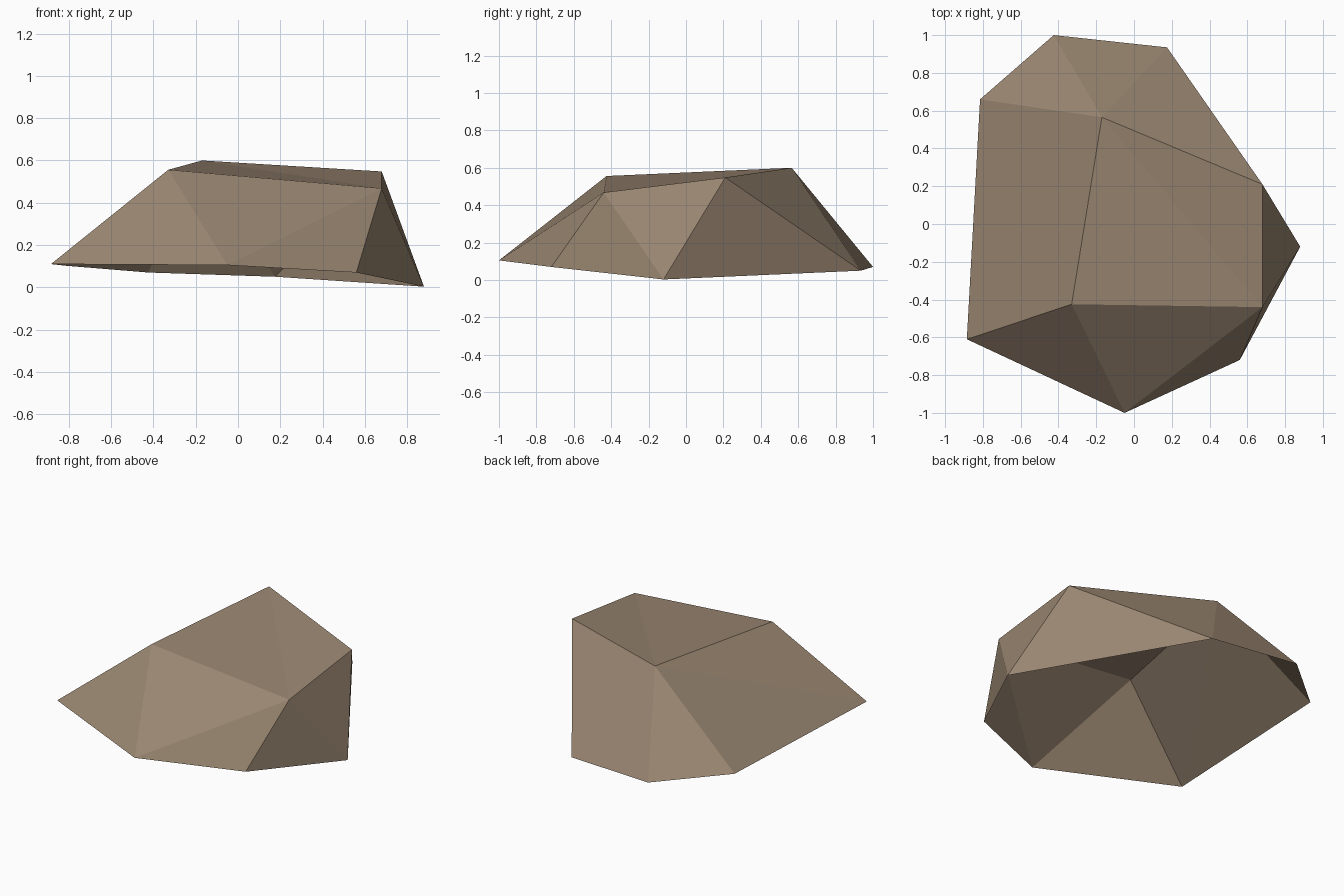
import bpy, bmesh

if "Cube" in bpy.data.objects:
    bpy.data.objects.remove(bpy.data.objects["Cube"])

# Stone colour
mat = bpy.data.materials.new("stone brown")
mat.diffuse_color = (0.32, 0.238, 0.165, 1)
mat.use_nodes = True
mat.node_tree.nodes["Principled BSDF"].inputs["Base Color"].default_value = mat.diffuse_color

# Irregular rim, counter-clockwise, open underneath
rim = [(-.885, -.61, .11), (-.05, -1, .105), (.56, -.72, .07), (.88, -.12, .003),
       (.175, .935, .05), (-.425, 1, .07), (-.815, .66, .102)]
# Plateau, counter-clockwise
plateau = [(-.33, -.425, .556), (.68, -.44, .468), (.68, .21, .548), (-.17, .565, .6)]

bm = bmesh.new()
r = [bm.verts.new(p) for p in rim]
t = [bm.verts.new(p) for p in plateau]

# Sloping sides: walk round the rim, stepping the plateau corner as marked
i = j = 0
for step in "RTRRTRTRRRT"[:11]:
    a, b = r[i % 7], t[j % 4]
    if step == "R":
        i += 1
        bm.faces.new((a, r[i % 7], b))
    else:
        j += 1
        bm.faces.new((a, t[j % 4], b))

# Flat-ish top, folded along one diagonal
bm.faces.new((t[0], t[1], t[3]))
bm.faces.new((t[1], t[2], t[3]))

mesh = bpy.data.meshes.new("rock")
bm.to_mesh(mesh)
bm.free()
mesh.materials.append(mat)
rock = bpy.data.objects.new("rock", mesh)
bpy.context.collection.objects.link(rock)
